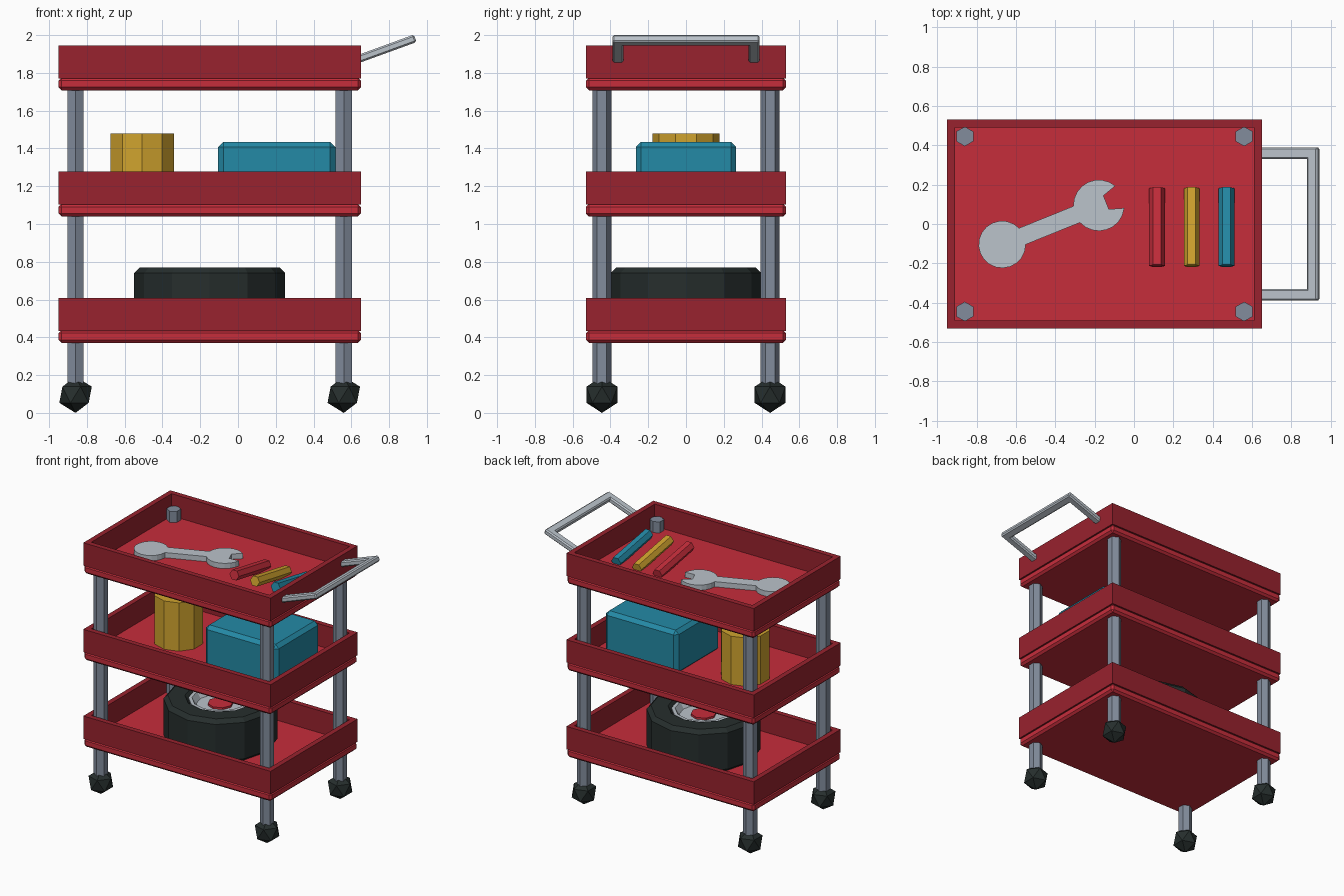
import bpy, bmesh, math
from mathutils import Matrix, Vector

if "Cube" in bpy.data.objects:
    bpy.data.objects.remove(bpy.data.objects["Cube"])


def material(name, rgb):
    lin = [((c / 255 + 0.055) / 1.055) ** 2.4 if c > 10 else c / 255 / 12.92 for c in rgb]
    m = bpy.data.materials.new(name)
    m.diffuse_color = (*lin, 1)
    m.use_nodes = True
    m.node_tree.nodes["Principled BSDF"].inputs["Base Color"].default_value = m.diffuse_color
    return m


RED = material("bright_red", (198, 45, 59))
DARK_RED = material("dark_red", (152, 34, 46))
STEEL = material("steel_grey", (130, 140, 156))
CHROME = material("light_grey", (187, 195, 203))
RUBBER = material("rubber_black", (38, 46, 45))
YELLOW = material("yellow", (208, 163, 46))
TEAL = material("teal", (36, 138, 166))


def finish(name, bm, mat):
    bmesh.ops.recalc_face_normals(bm, faces=bm.faces[:])
    me = bpy.data.meshes.new(name)
    bm.to_mesh(me)
    bm.free()
    me.materials.append(mat)
    ob = bpy.data.objects.new(name, me)
    bpy.context.collection.objects.link(ob)
    return ob


def box(name, lo, hi, mat, bevel=0.0, matrix=None):
    bm = bmesh.new()
    lo, hi = Vector(lo), Vector(hi)
    bmesh.ops.create_cube(bm, size=1, matrix=Matrix.Translation((lo + hi) / 2) @ Matrix.Diagonal((*(hi - lo), 1)))
    if bevel:
        bmesh.ops.bevel(bm, geom=bm.edges[:], offset=bevel, segments=1, affect='EDGES')
    if matrix:
        bm.transform(matrix)
    return finish(name, bm, mat)


def prism(name, pts, z0, z1, mat, matrix=None):
    bm = bmesh.new()
    face = bm.faces.new([bm.verts.new((x, y, z0)) for x, y in pts])
    ext = bmesh.ops.extrude_face_region(bm, geom=[face])
    bmesh.ops.translate(bm, vec=(0, 0, z1 - z0), verts=[v for v in ext["geom"] if isinstance(v, bmesh.types.BMVert)])
    bmesh.ops.triangulate(bm, faces=[f for f in bm.faces if len(f.verts) > 12])
    if matrix:
        bm.transform(matrix)
    return finish(name, bm, mat)


def ring(n, r, start=90.0, c=(0, 0)):
    return [(c[0] + r * math.cos(math.radians(start + 360 * i / n)),
             c[1] + r * math.sin(math.radians(start + 360 * i / n))) for i in range(n)]


def lathe(name, profile, n, loc, mat, closed=True):
    bm = bmesh.new()
    loops = [[bm.verts.new((x + loc[0], y + loc[1], z + loc[2])) for x, y in ring(n, r)] for r, z in profile]
    for k in range(len(loops) if closed else len(loops) - 1):
        a, b = loops[k], loops[(k + 1) % len(loops)]
        for i in range(n):
            j = (i + 1) % n
            bm.faces.new((a[i], a[j], b[j], b[i]))
    if not closed:
        bm.faces.new(loops[0])
        bm.faces.new(loops[-1])
    return finish(name, bm, mat)


X0, X1, Y, CX = -0.95, 0.65, 0.53, -0.15

# Three trays: bevelled floor slab and four thin walls
for label, z in (("bottom", 0.371), ("middle", 1.04), ("top", 1.708)):
    box(label + "_tray_floor", (X0, -Y, z), (X1, Y, z + 0.067), RED, 0.016)
    zw, zt, t = z + 0.062, z + 0.238, 0.04
    box(label + "_tray_front_wall", (X0, -Y, zw), (X1, -Y + t, zt), DARK_RED)
    box(label + "_tray_back_wall", (X0, Y - t, zw), (X1, Y, zt), DARK_RED)
    box(label + "_tray_left_wall", (X0, -Y + t, zw), (X0 + t, Y - t, zt), DARK_RED)
    box(label + "_tray_right_wall", (X1 - t, -Y + t, zw), (X1, Y - t, zt), DARK_RED)

# Corner posts and faceted casters
for sx, side in ((-1, "left"), (1, "right")):
    for sy, end in ((-1, "front"), (1, "back")):
        px, py = CX + sx * 0.71, sy * 0.445
        prism(f"{end}_{side}_post", ring(6, 0.05, 90, (px, py)), 0.1, 1.86, STEEL)
        bm = bmesh.new()
        bmesh.ops.create_icosphere(bm, subdivisions=1, radius=0.096, matrix=Matrix.Translation((px, py, 0.096)))
        finish(f"{end}_{side}_caster", bm, RUBBER)

# Push handle, tilted upward
tilt = Matrix.Translation((0.65, 0, 1.878)) @ Matrix.Rotation(math.radians(-20), 4, 'Y')
for s, side in ((-1, "front"), (1, "back")):
    ys = sorted((s * 0.33, s * 0.39))
    box(side + "_handle_arm", (-0.025, ys[0], -0.021), (0.305, ys[1], 0.021), CHROME, 0.009, tilt)
box("handle_grip", (0.247, -0.39, -0.021), (0.307, 0.39, 0.021), CHROME, 0.009, tilt)

# Middle tray: can and toolbox
prism("yellow_can", ring(10, 0.177, 90, (-0.507, 0)), 1.1, 1.48, YELLOW)
box("teal_toolbox", (-0.105, -0.265, 1.095), (0.515, 0.265, 1.435), TEAL, 0.027)

# Bottom tray: spare wheel lying flat
lathe("tyre", [(0.37, 0.43), (0.4, 0.46), (0.4, 0.74), (0.37, 0.77), (0.25, 0.77), (0.22, 0.74), (0.22, 0.43)],
      12, (CX, 0, 0), RUBBER)
lathe("wheel_hub", [(0.225, 0.44), (0.225, 0.755), (0.2, 0.755), (0.17, 0.71)], 12, (CX, 0, 0), CHROME, False)
prism("hub_cap", ring(8, 0.09, 90, (CX, 0)), 0.7, 0.725, RED)

# Top tray: wrench with round end and open jaw
L, R0, R1, h = 0.53, 0.12, 0.13, 0.045


def arc(cx, r, a0, a1, n):
    return [(cx + r * math.cos(math.radians(a0 + (a1 - a0) * i / n)),
             r * math.sin(math.radians(a0 + (a1 - a0) * i / n))) for i in range(n + 1)]


a_l, a_r = math.degrees(math.asin(h / R0)), math.degrees(math.asin(h / R1))
outline = arc(0, R0, a_l, 360 - a_l, 18)
outline += arc(L, R1, 180 + a_r, 332, 8)
outline += [(L + 0.04, -0.037), (L + 0.04, 0.037)]
outline += arc(L, R1, 28, 180 - a_r, 8)
prism("wrench", outline, 1.77, 1.815, CHROME,
      Matrix.Translation((-0.67, -0.104, 0)) @ Matrix.Rotation(math.radians(22), 4, 'Z'))

# Three slightly tilted hexagonal tool handles
for name, x, mat in (("red", 0.117, RED), ("yellow", 0.293, YELLOW), ("teal", 0.47, TEAL)):
    prism(name + "_tool_handle", ring(6, 0.04, 0), -0.2, 0.2, mat,
          Matrix.Translation((x, -0.016, 1.826)) @ Matrix.Rotation(math.radians(80), 4, 'X'))
